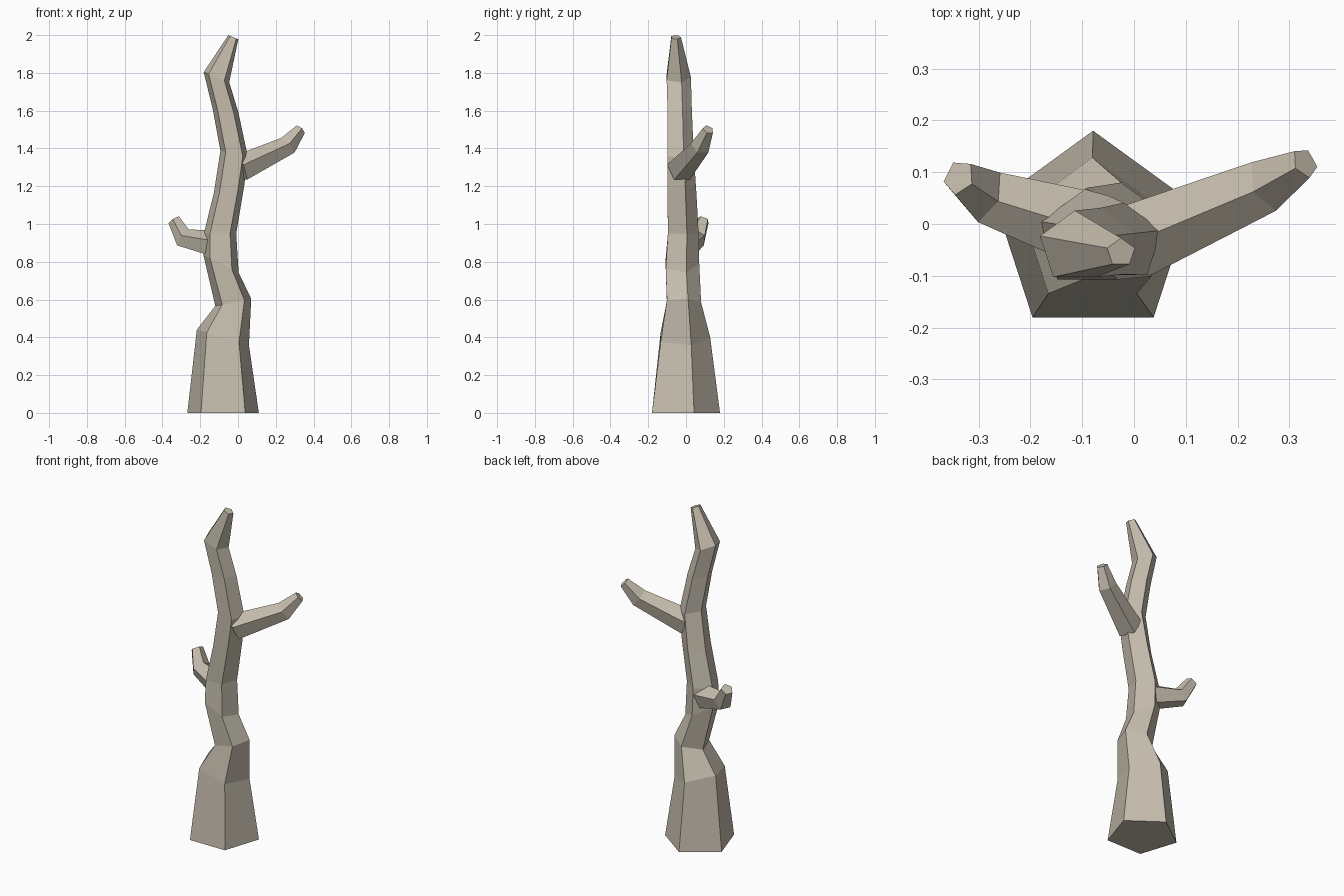
import bpy, bmesh, math
from mathutils import Vector

if "Cube" in bpy.data.objects:
    bpy.data.objects.remove(bpy.data.objects["Cube"])

bark = bpy.data.materials.new("pale grey bark")
bark.diffuse_color = (0.56, 0.51, 0.42, 1)
bark.use_nodes = True
bark.node_tree.nodes["Principled BSDF"].inputs["Base Color"].default_value = bark.diffuse_color


def skin(name, rings):
    """Join five-sided rings of points into a closed flat-shaded tube."""
    bm = bmesh.new()
    loops = [[bm.verts.new(p) for p in ring] for ring in rings]
    for a, b in zip(loops, loops[1:]):
        for i in range(5):
            j = (i + 1) % 5
            bm.faces.new((a[i], a[j], b[j], b[i]))
    bm.faces.new(loops[0])
    bm.faces.new(loops[-1])
    bmesh.ops.recalc_face_normals(bm, faces=bm.faces)
    mesh = bpy.data.meshes.new(name)
    bm.to_mesh(mesh)
    bm.free()
    mesh.materials.append(bark)
    ob = bpy.data.objects.new(name, mesh)
    bpy.context.collection.objects.link(ob)
    return ob


ANGLES = [math.radians(90 + 72 * i) for i in range(5)]


def trunk_ring(x, y, z, r, slope):
    # Horizontal pentagon with its point to the back, tilted sideways
    return [(x + r * math.cos(a), y + r * math.sin(a), z + slope * r * math.cos(a))
            for a in ANGLES]


def branch_ring(centre, direction, r):
    # Pentagon square to the branch, with its point upwards
    d = Vector(direction).normalized()
    side = d.cross(Vector((0, 0, 1))).normalized()
    up = side.cross(d)
    return [Vector(centre) + side * (r * math.cos(a)) + up * (r * math.sin(a))
            for a in ANGLES]


# Crooked trunk: x, y, z, radius, tilt
skin("trunk", [trunk_ring(*r) for r in (
    (-0.079, -0.019, 0.00, 0.199, 0.0),
    (-0.080, -0.017, 0.40, 0.145, -0.3),
    (-0.025, -0.020, 0.585, 0.100, 0.2),
    (-0.090, -0.028, 0.79, 0.098, -0.5),
    (-0.095, -0.023, 0.95, 0.090, 0.0),
    (-0.048, -0.030, 1.18, 0.084, 0.2),
    (-0.020, -0.036, 1.37, 0.077, -0.25),
    (-0.066, -0.040, 1.60, 0.071, -0.1),
    (-0.114, -0.045, 1.777, 0.071, -0.4),
    (-0.025, -0.055, 1.989, 0.028, -0.4))])

# Two side branches: centre, facing direction, radius
skin("right_branch", [branch_ring(*r) for r in (
    ((0.010, -0.030, 1.292), (1, 0.42, 0.45), 0.076),
    ((0.260, 0.077, 1.413), (0.85, 0.42, 0.75), 0.055),
    ((0.330, 0.118, 1.500), (0.75, 0.42, 0.8), 0.031))])
skin("left_branch", [branch_ring(*r) for r in (
    ((-0.120, 0.000, 0.890), (-1, 0.35, 0.15), 0.074),
    ((-0.288, 0.055, 0.925), (-0.9, 0.4, 0.6), 0.055),
    ((-0.338, 0.090, 1.020), (-0.6, 0.3, 0.9), 0.035))])
